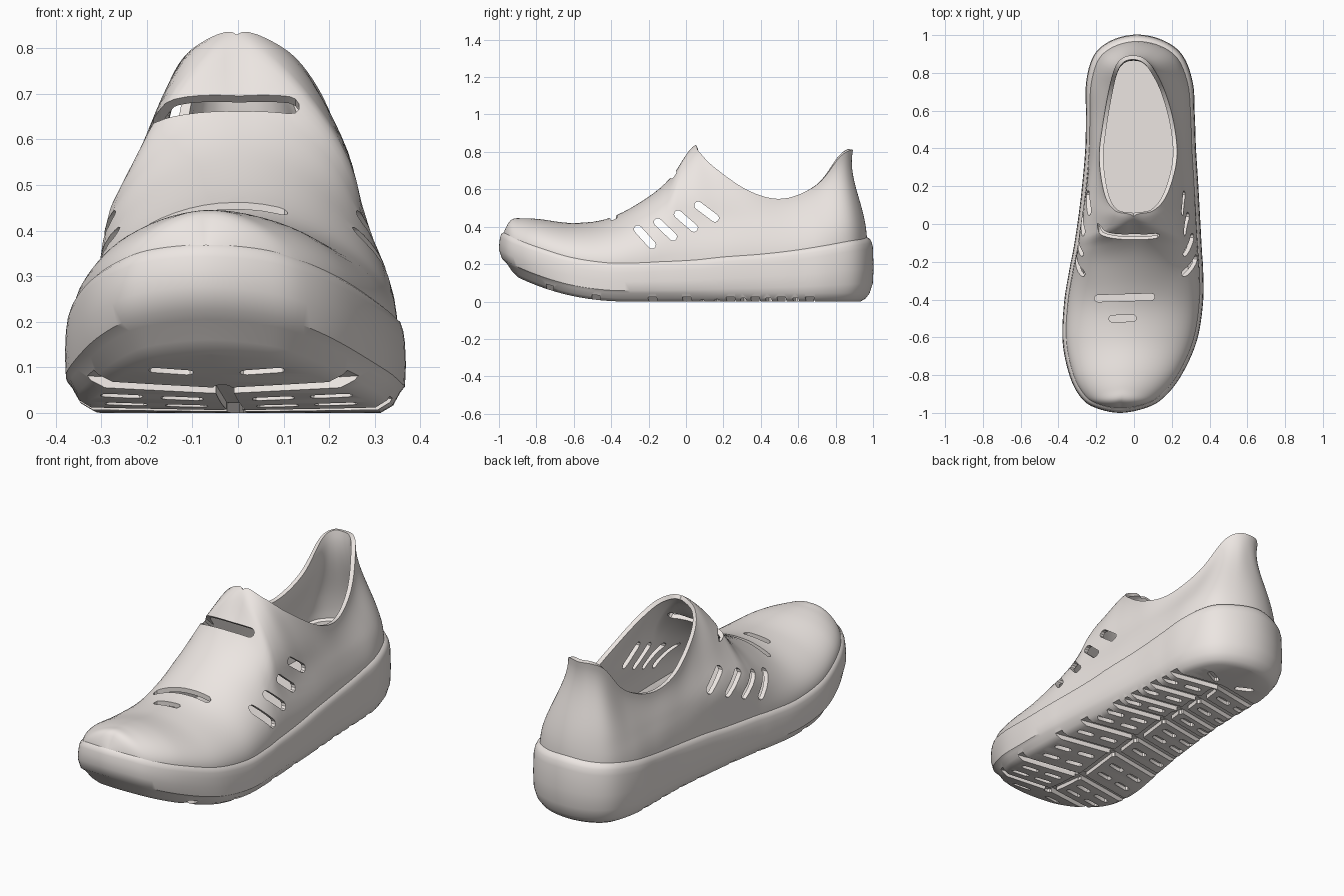
import bpy, bmesh, math
from mathutils import Vector, Matrix

if "Cube" in bpy.data.objects:
    bpy.data.objects.remove(bpy.data.objects["Cube"])

# Half-shoe stations, toe to heel:
# sole edge x,y,z | ridge or collar edge x,y,z | upper handle plan/height fractions
ROWS = [
    (0, -.98, .355, 0, -.98, .355, .45, 1),
    (.12, -.957, .345, 0, -.935, .435, .45, 1),
    (.20, -.91, .32, 0, -.87, .445, .45, 1),
    (.275, -.80, .28, 0, -.78, .44, .45, 1),
    (.335, -.62, .225, 0, -.60, .42, .47, 1),
    (.348, -.42, .195, 0, -.405, .448, .5, 1),
    (.335, -.25, .195, 0, -.20, .56, .5, .96),
    (.322, -.15, .20, 0, -.065, .68, .5, .94),
    (.312, -.06, .203, 0, .04, .83, .54, .95),
    (.30, .06, .21, .10, .07, .80, .62, .93),
    (.288, .20, .225, .165, .155, .715, .72, .8),
    (.273, .40, .24, .205, .34, .59, .85, .7),
    (.268, .58, .26, .19, .52, .55, .9, .7),
    (.258, .74, .285, .15, .70, .625, .95, .7),
    (.21, .875, .31, .105, .82, .77, 1.05, .7),
    (.12, .943, .32, .06, .876, .808, 1.3, .7),
    (0, .968, .33, 0, .893, .81, 1.45, .68),
]
LAST = len(ROWS) - 1
STEPS = 6


def row(i):
    if 0 <= i <= LAST:
        return ROWS[i]
    r = list(ROWS[-i if i < 0 else 2 * LAST - i])
    r[0], r[3] = -r[0], -r[3]
    return r


def station(t):
    i = math.floor(t)
    f = t - i
    return [.5 * (2 * b + (c - a) * f + (2 * a - 5 * b + 4 * c - d) * f * f
                  + (3 * b - a - 3 * c + d) * f ** 3)
            for a, b, c, d in zip(row(i - 1), row(i), row(i + 1), row(i + 2))]


def ground(y):
    return .4 * max(0, -.3 - y) ** 2.2


def bend(y):
    return .026 + .045 * y - .055 * y * y


def upper_profile(t):
    xb, yb, zb, xt, yt, zt, a1, b1 = station(t)
    p0, p3 = Vector((xb, yb, zb - .01)), Vector((max(0, xt), yt, zt))
    d = p3 - p0
    full = max(0, min(1, (10 - t) / 3)) * min(1, t / 3)      # fuller forefoot walls
    a0 = .04 - .08 * full
    p1 = p0 + Vector((d.x * a0, d.y * a0, d.z * (.4 + .12 * full)))
    p2 = p0 + Vector((d.x * a1, d.y * a1, d.z * b1))
    p2 -= Vector((0, .035, .03)) * math.exp(-((t - 8.6) / 1.2) ** 2)
    pts = []
    for k in range(17):
        v = k / 16
        w = 1 - v
        pts.append(w ** 3 * p0 + 3 * w * w * v * p1 + 3 * w * v * v * p2 + v ** 3 * p3)
    return pts


def sole_profile(t):
    x, y, zb = station(t)[:3]
    e = .02
    a, b = station(t - e), station(t + e)
    n = Vector((b[1] - a[1], a[0] - b[0])).normalized()

    def at(off, zfun, tuck=0):
        if off > 0:
            off *= 1 + 2 * max(0, y - .6)
        off -= tuck * .05 * max(0, -.6 - y) / .4
        py = y + n.y * off
        return Vector((max(0, x + n.x * off), py, zfun(ground(py))))
    pts = [
        at(-.06, lambda g: max(.15, g + .07)),
        at(-.035, lambda g: zb - .01),
        at(-.002, lambda g: zb + .014),
        at(.008, lambda g: zb + .006),
        at(.014, lambda g: zb - .012),
        at(.018, lambda g: zb - .04),
        at(.02, lambda g: g + .55 * (zb - g)),
        at(.018, lambda g: g + .3 * (zb - g), .3),
        at(.008, lambda g: g + .045, .6),
        at(-.008, lambda g: g + .016, .9),
        at(-.035, lambda g: g, 1),
    ]
    first, last = pts[0].copy(), pts[-1].copy()
    first.x = last.x = 0
    return [first] + pts + [last]


def add_object(name, bm):
    me = bpy.data.meshes.new(name)
    bm.to_mesh(me)
    bm.free()
    ob = bpy.data.objects.new(name, me)
    bpy.context.collection.objects.link(ob)
    return ob


def loft(name, profile):
    """Loft the stations on both sides, weld the middle, bend to one foot."""
    bm = bmesh.new()
    for s in (1, -1):
        prev = None
        for k in range(LAST * STEPS + 1):
            cur = [bm.verts.new((s * p.x, p.y, p.z)) for p in profile(k / STEPS)]
            if prev:
                for j in range(len(cur) - 1):
                    q = (prev[j], cur[j], cur[j + 1], prev[j + 1])
                    bm.faces.new(q if s > 0 else q[::-1])
            prev = cur
    bmesh.ops.remove_doubles(bm, verts=bm.verts, dist=3e-4)
    bmesh.ops.recalc_face_normals(bm, faces=bm.faces)
    mid = Vector((0, 0, .2))
    bm.normal_update()
    if sum(f.normal.dot(f.calc_center_median() - mid) * f.calc_area() for f in bm.faces) < 0:
        bmesh.ops.reverse_faces(bm, faces=bm.faces)
    for v in bm.verts:
        y, z = v.co.y, v.co.z
        v.co.x += bend(y) - .07 * max(0, z - .4)
        v.co.x -= .025 * math.exp(-((z - .42) / .1) ** 2 - (y / .35) ** 2)
    return add_object(name, bm)


def pill(bm, center, along, through, length, width, depth):
    """Round-ended prism used to cut slots and grooves."""
    ax, ez = Vector(along).normalized(), Vector(through).normalized()
    m = Matrix((ax, ez.cross(ax), ez)).transposed()
    r, h = width / 2, length / 2 - width / 2
    rim = []
    for k in range(12):
        a = -math.pi / 2 + math.pi * (k if k < 6 else k - 1) / 5
        rim.append((math.copysign(h, 1 if k < 6 else -1) + r * math.cos(a), r * math.sin(a)))
    lo, hi = ([bm.verts.new(Vector(center) + m @ Vector((x, y, z))) for x, y in rim]
              for z in (-depth / 2, depth / 2))
    bm.faces.new(lo[::-1])
    bm.faces.new(hi)
    for k in range(12):
        j = (k + 1) % 12
        bm.faces.new((lo[k], lo[j], hi[j], hi[k]))


def apply(ob, mod):
    bpy.context.view_layer.objects.active = ob
    bpy.ops.object.modifier_apply(modifier=mod.name)


def cut(ob, bm, self_cut=False):
    cutter = add_object("cutter", bm)
    cutter.hide_render = True
    mod = ob.modifiers.new("cut", 'BOOLEAN')
    mod.operation = 'DIFFERENCE'
    mod.solver = 'EXACT'
    mod.use_self = self_cut
    mod.object = cutter
    apply(ob, mod)
    bpy.data.objects.remove(cutter)


# Upper shell with wall thickness
upper = loft("upper", upper_profile)
solid = upper.modifiers.new("wall", 'SOLIDIFY')
solid.thickness = .022
solid.offset = -1
apply(upper, solid)

# Vent slots: four through both sides, two over the toes, one at the tongue
bm = bmesh.new()
for y, z, dy, dz in ((-.22, .345, .09, -.10), (-.11, .385, .10, -.095),
                     (0, .43, .11, -.095), (.11, .48, .12, -.09)):
    pill(bm, (0, y, z), (0, dy, dz), (1, 0, 0), .155, .042, 1.2)
pill(bm, (-.05, -.39, .45), (1, .03, 0), (0, 0, 1), .32, .036, .3)
pill(bm, (-.06, -.50, .42), (1, .03, 0), (0, 0, 1), .145, .036, .24)
pill(bm, (-.03, -.035, .65), (1, 0, 0), (0, .75, -.66), .33, .045, .22)
cut(upper, bm)

# Sole with recessed footbed
sole = loft("sole", sole_profile)

# Tread: slanted cross grooves, a centre channel and small slots in the pads
bm = bmesh.new()


def tread(x, y, dx, dy, length, width, depth=.05):
    k = (ground(y + .01) - ground(y - .01)) / .02
    pill(bm, (x + bend(y), y, ground(y)), (dx, dy, dy * k), (0, -k, 1), length, width, depth)


bands = (-.72, -.46, -.16, .02, .25, .38, .52, .67)
for y in bands:
    for s in (1, -1):
        tread(s * .21, y, s, -.18, .46, .045)
for a, b in zip(bands, bands[1:]):
    tread(0, (a + b) / 2, .12, 1, (b - a) * 1.1, .04, .044)
    for s in (1, -1):
        for x in (.1, .23):
            for f in ((.33, .67) if b - a > .2 else (.5,)):
                tread(s * x, a + (b - a) * f - (x - .21) * .18, s, -.18, .095, .03, .04)
for s in (1, -1):
    tread(s * .1, -.81, s, -.18, .1, .028, .04)
    tread(s * .1, .77, s, .5, .1, .03, .04)
cut(sole, bm, True)

# Pale foam colour and smooth shading with sharp slot edges
foam = bpy.data.materials.new("pale_foam")
foam.diffuse_color = (.84, .79, .76, 1)
foam.use_nodes = True
foam.node_tree.nodes["Principled BSDF"].inputs["Base Color"].default_value = foam.diffuse_color
for ob in (upper, sole):
    ob.data.materials.clear()
    ob.data.materials.append(foam)
    bpy.ops.object.select_all(action='DESELECT')
    ob.select_set(True)
    bpy.context.view_layer.objects.active = ob
    bpy.ops.object.shade_smooth_by_angle(angle=math.radians(35))
